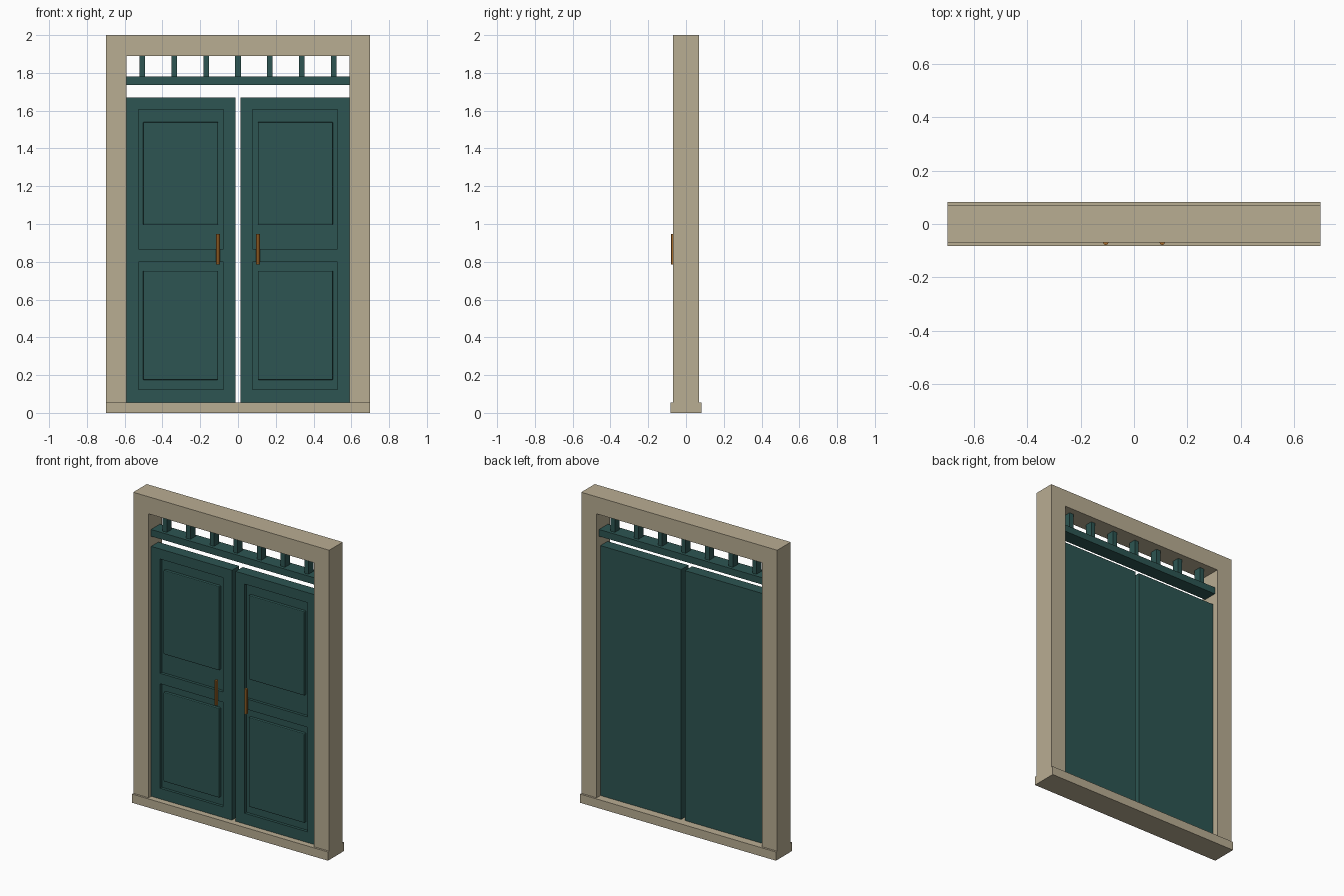
import bpy, math

if "Cube" in bpy.data.objects:
    bpy.data.objects.remove(bpy.data.objects["Cube"])

def mat(name, rgb):
    m = bpy.data.materials.new(name)
    m.diffuse_color = (*rgb, 1)
    m.use_nodes = True
    m.node_tree.nodes["Principled BSDF"].inputs["Base Color"].default_value = m.diffuse_color
    return m

STONE = mat("sand_stone", (0.485, 0.418, 0.290))
GREEN = mat("teal_paint", (0.026, 0.091, 0.084))
BRASS = mat("aged_brass", (0.40, 0.155, 0.025))

def box(name, x, y, z, m, bevel=0):
    """Box from (min, max) ranges on each axis."""
    bpy.ops.mesh.primitive_cube_add(size=1, location=[sum(r) / 2 for r in (x, y, z)])
    o = bpy.context.object
    o.name = name
    o.scale = [abs(r[1] - r[0]) for r in (x, y, z)]
    bpy.ops.object.transform_apply(location=False, rotation=False, scale=True)
    o.data.materials.append(m)
    if bevel:
        b = o.modifiers.new("bevel", 'BEVEL')
        b.width = bevel
        b.segments = 2
    return o

def span(s, a, b):
    """Mirror an x range onto side s."""
    return tuple(sorted((s * a, s * b)))

# Stone surround
D = (-0.069, 0.069)
box("threshold", (-0.70, 0.70), (-0.082, 0.082), (0, 0.056), STONE)
box("lintel", (-0.59, 0.59), D, (1.89, 2.0), STONE)
for s, side in ((-1, "left"), (1, "right")):
    box(side + "_jamb", span(s, 0.59, 0.70), D, (0.056, 2.0), STONE)

# Door leaves
BACK, BASE, FACE = 0.030, -0.025, -0.043
for s, side in ((-1, "left"), (1, "right")):
    box(side + "_leaf", span(s, 0.013, 0.59), (BASE, BACK), (0.056, 1.67), GREEN)
    for n, a, b in (("inner", 0.013, 0.077), ("outer", 0.527, 0.59)):
        box(f"{side}_{n}_stile", span(s, a, b), (FACE, BASE), (0.056, 1.67), GREEN)
    for n, a, b in (("bottom", 0.056, 0.125), ("middle", 0.80, 0.867), ("top", 1.605, 1.67)):
        box(f"{side}_{n}_rail", span(s, 0.077, 0.527), (FACE, BASE), (a, b), GREEN)
    for n, a, b in (("lower", 0.175, 0.752), ("upper", 0.997, 1.54)):
        box(f"{side}_{n}_panel", span(s, 0.105, 0.503), (FACE, BASE + 0.006), (a, b), GREEN, 0.005)
    # Pull handle
    bpy.ops.mesh.primitive_cylinder_add(vertices=8, radius=0.010, depth=0.16,
                                        location=(s * 0.106, -0.069, 0.866))
    h = bpy.context.object
    h.name = side + "_handle"
    h.data.materials.append(BRASS)

# Transom bar and its row of posts
box("transom_bar", (-0.59, 0.59), (-0.045, 0.045), (1.736, 1.78), GREEN)
for i in range(7):
    x = (i - 3) * 0.1687
    box(f"transom_post_{i + 1}", (x - 0.015, x + 0.015), (-0.025, 0.025), (1.78, 1.89), GREEN)
